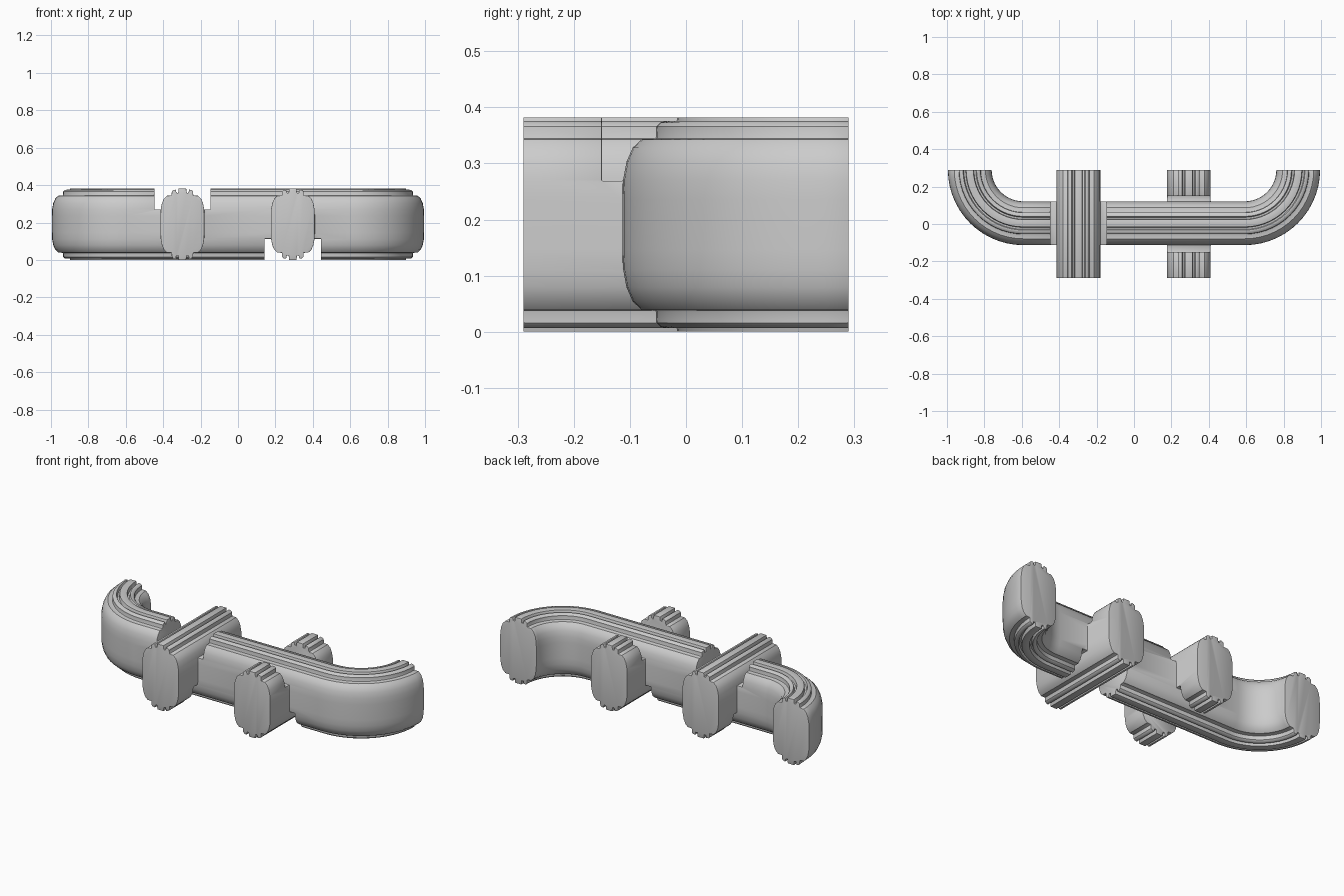
import bpy, bmesh, math
from mathutils import Vector

if "Cube" in bpy.data.objects:
    bpy.data.objects.remove(bpy.data.objects["Cube"])

ZC = 0.193      # mid height of every strand
YC = 0.004      # centre line of the long strand

# Ribbed oval cross-section: one quarter, mirrored to a closed loop
quarter = [(.020, .191), (.022, .168), (.032, .168), (.036, .185), (.050, .182),
           (.057, .175), (.058, .153), (.083, .152), (.099, .137), (.110, .112),
           (.116, .080), (.117, .045)]
right = quarter + [(x, -z) for x, z in reversed(quarter)]
profile = right + [(-x, z) for x, z in reversed(right)]


def sweep(name, path):
    """Sweep the profile along a list of (point, direction) in plan."""
    bm = bmesh.new()
    rings = []
    for p, d in path:
        side = Vector((d[1], -d[0]))
        rings.append([bm.verts.new((p[0] + side.x * u, p[1] + side.y * u, ZC + v))
                      for u, v in profile])
    n = len(profile)
    for a, b in zip(rings, rings[1:]):
        for i in range(n):
            j = (i + 1) % n
            bm.faces.new((a[i], a[j], b[j], b[i]))
    bm.faces.new(rings[0])
    bm.faces.new(rings[-1])
    bmesh.ops.recalc_face_normals(bm, faces=bm.faces)
    me = bpy.data.meshes.new(name)
    bm.to_mesh(me)
    bm.free()
    ob = bpy.data.objects.new(name, me)
    bpy.context.collection.objects.link(ob)
    return ob


def apply_modifier(ob, mod):
    bpy.ops.object.select_all(action='DESELECT')
    ob.select_set(True)
    bpy.context.view_layer.objects.active = ob
    bpy.ops.object.modifier_apply(modifier=mod.name)


def boolean(ob, other, operation):
    m = ob.modifiers.new(operation.title(), 'BOOLEAN')
    m.operation, m.object, m.solver = operation, other, 'EXACT'
    apply_modifier(ob, m)
    bpy.data.objects.remove(other, do_unlink=True)


def notch(ob, x, y, top):
    """Cut a strand away where the other one passes over or under."""
    z = ZC + (0.078 + 0.2 if top else -0.078 - 0.2)
    bpy.ops.mesh.primitive_cube_add(size=1, location=(x, y, z))
    cutter = bpy.context.object
    cutter.name = "notch_cutter"
    cutter.hide_render = True
    cutter.scale = (.30, .30, .4)
    bpy.context.view_layer.update()
    boolean(ob, cutter, 'DIFFERENCE')


# Long strand: straight middle with both ends curving to the back
R, XB = 0.29 - YC, 0.995 - .117 - (0.29 - YC)
steps = 14
arc = [math.radians(90 * i / steps) for i in range(steps + 1)]
right_end = [((XB + R * math.sin(a), 0.29 - R * math.cos(a)),
              (math.cos(a), math.sin(a))) for a in arc]
left_end = [((-p[0], p[1]), (d[0], -d[1])) for p, d in reversed(right_end)]
weave = sweep("woven_strands", left_end + right_end)
notch(weave, -0.297, YC, True)
notch(weave, 0.293, YC, False)

# Two crossing bars: left passes over, right passes under
for name, x, top in (("over_bar", -0.297, False), ("under_bar", 0.293, True)):
    bar = sweep(name, [((x, -0.29), (0, 1)), ((x, 0.29), (0, 1))])
    notch(bar, x, 0, top)
    boolean(weave, bar, 'UNION')

# Softened edges
bev = weave.modifiers.new("Bevel", 'BEVEL')
bev.width, bev.segments = 0.004, 2
bev.limit_method, bev.angle_limit = 'ANGLE', math.radians(60)
apply_modifier(weave, bev)
weave.select_set(True)
bpy.ops.object.shade_smooth_by_angle(angle=math.radians(35))

# Rest on the ground
low = min(v.co.z for v in weave.data.vertices)
for v in weave.data.vertices:
    v.co.z -= low
